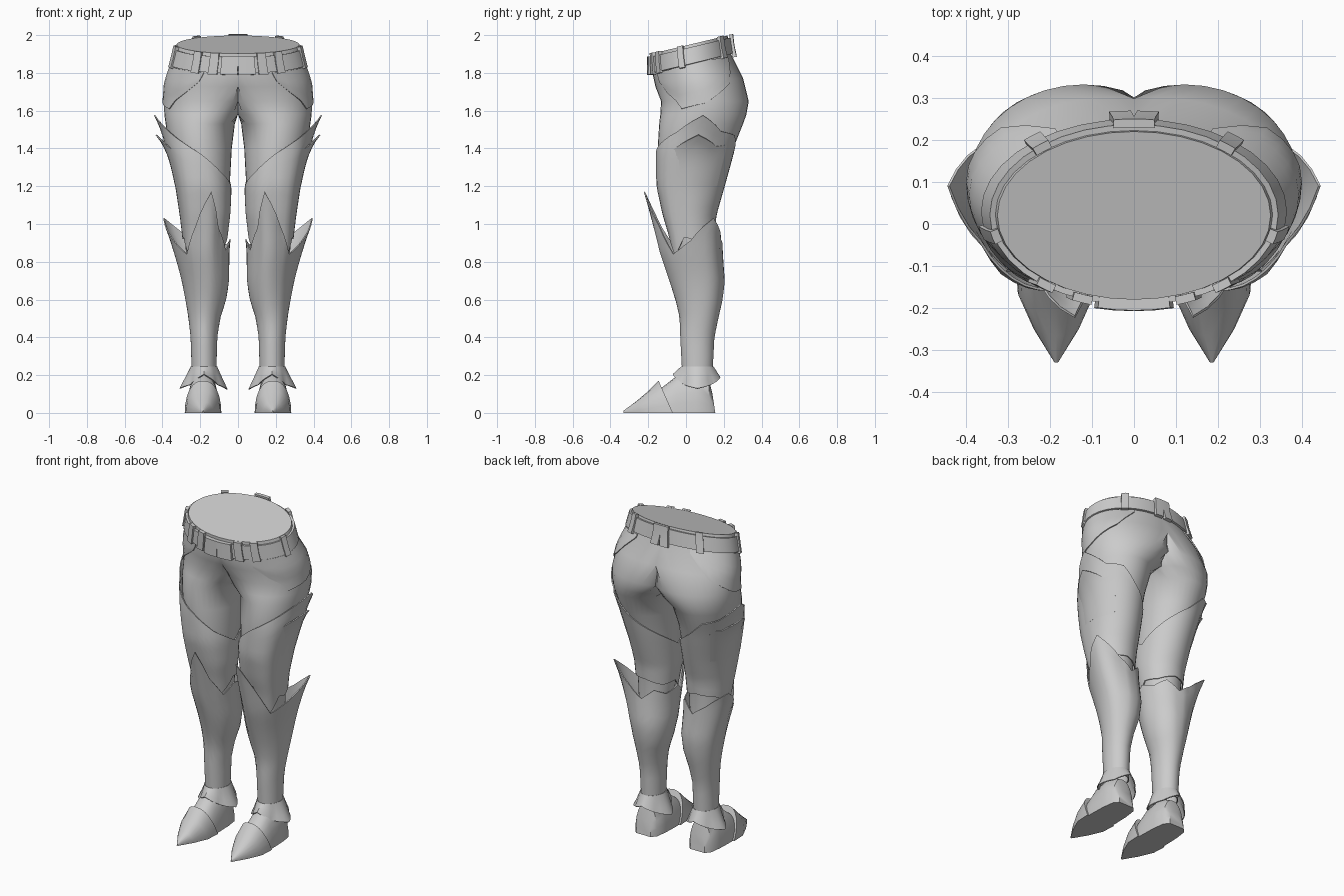
import bpy, bmesh, math

if "Cube" in bpy.data.objects:
    bpy.data.objects.remove(bpy.data.objects["Cube"])

STEEL = bpy.data.materials.new("light_grey")
STEEL.diffuse_color = (0.6, 0.6, 0.6, 1)
STEEL.use_nodes = True
STEEL.node_tree.nodes["Principled BSDF"].inputs["Base Color"].default_value = STEEL.diffuse_color

# Cross-sections of one side: z, centre x, centre y, radius x, radius y, tilt
BODY = [(0.75, .175, .05, .09, .09, 0), (0.85, .175, .04, .10, .10, 0),
        (0.95, .175, .03, .11, .11, 0), (1.05, .175, .02, .122, .13, 0),
        (1.20, .182, .025, .138, .168, 0), (1.40, .198, .05, .165, .20, 0),
        (1.53, .20, .08, .183, .222, 0), (1.58, .168, .092, .222, .228, 0),
        (1.65, .12, .10, .272, .232, 0), (1.75, .05, .07, .335, .232, .1),
        (1.85, 0, .03, .352, .208, .24), (1.95, 0, .02, .325, .20, .24)]
SHIN = [(0.20, .18, .06, .065, .08, 0), (0.40, .18, .06, .07, .09, 0),
        (0.50, .177, .07, .082, .10, 0), (0.60, .167, .07, .103, .122, 0),
        (0.70, .165, .06, .115, .14, 0), (0.85, .175, .03, .122, .15, 0),
        (1.00, .175, .01, .13, .15, 0), (1.20, .175, 0, .13, .16, 0)]


def lookup(keys, t):
    """Linear interpolation in a sorted list of (position, values...)."""
    if t <= keys[0][0]:
        return keys[0][1:]
    for a, b in zip(keys, keys[1:]):
        if t <= b[0]:
            f = (t - a[0]) / (b[0] - a[0])
            return tuple(p + (q - p) * f for p, q in zip(a[1:], b[1:]))
    return keys[-1][1:]


def surface(rings, z, deg, off=0.0):
    """Point on a limb; 0 = outer side, 90 = back, 180 = inner, 270 = front."""
    cx, cy, rx, ry, tilt = lookup(rings, z)
    a = math.radians(deg)
    x = cx + (rx + off) * math.cos(a)
    y = cy + (ry + off) * math.sin(a)
    return (x if x > 1e-4 else 0.0, y, z + tilt * (y - cy))


def finish(name, bm, thickness=0.0, angle=40):
    me = bpy.data.meshes.new(name)
    bm.to_mesh(me)
    bm.free()
    me.materials.append(STEEL)
    ob = bpy.data.objects.new(name, me)
    bpy.context.collection.objects.link(ob)
    mirror = ob.modifiers.new("mirror", 'MIRROR')
    mirror.merge_threshold = 0.0005
    if thickness:
        solid = ob.modifiers.new("solid", 'SOLIDIFY')
        solid.thickness = thickness
        solid.offset = -1
    bpy.ops.object.select_all(action='DESELECT')
    bpy.context.view_layer.objects.active = ob
    ob.select_set(True)
    bpy.ops.object.convert(target='MESH')
    bpy.ops.object.shade_smooth_by_angle(angle=math.radians(angle))
    return ob


def grid(rows, closed):
    """Skin a list of equal-length point rows."""
    bm = bmesh.new()
    vs = [[bm.verts.new(p) for p in row] for row in rows]
    n = len(vs[0])
    for lo, hi in zip(vs, vs[1:]):
        for i in range(n if closed else n - 1):
            k = (i + 1) % n
            bm.faces.new((lo[i], lo[k], hi[k], hi[i]))
    return bm, vs


def plate(name, rings, bottom, top, span=(0, 360), step=10, power=1, rows=8,
          thickness=.006):
    """Armour sheet; bottom and top are (angle, z, offset) keys."""
    closed = span[1] - span[0] == 360
    count = round((span[1] - span[0]) / step) + (0 if closed else 1)
    out = []
    for r in range(rows + 1):
        v = r / rows
        row = []
        for i in range(count):
            d = span[0] + i * step
            (z0, o0), (z1, o1) = lookup(bottom, d), lookup(top, d)
            row.append(surface(rings, z0 + (z1 - z0) * v, d,
                               o0 + (o1 - o0) * v ** power))
        out.append(row)
    bm, _ = grid(out, closed)
    return finish(name, bm, thickness)


# Hips and thighs, one half clipped at the centre plane then mirrored
bm, vs = grid([[surface(BODY, r[0], i * 10) for i in range(36)] for r in BODY], True)
bm.faces.new(vs[-1])
bmesh.ops.delete(bm, geom=[f for f in bm.faces if all(v.co.x < 1e-5 for v in f.verts)],
                 context='FACES')
finish("hips_and_thighs", bm)

# Belt, its buckle and loops
plate("belt", BODY, [(0, 1.85, .012)], [(0, 1.935, .014)], (-90, 90), rows=2, thickness=.015)
plate("belt_buckle", BODY, [(0, 1.845, .03)], [(0, 1.94, .026)], (-90, -76), 7, rows=1,
      thickness=.03)
for i, a in enumerate((-69, -52, -14, 50)):
    plate(f"belt_loop_{i + 1}", BODY, [(0, 1.84, .02)], [(0, 1.955, .022)],
          (a - 4, a + 4), 4, rows=2, thickness=.02)
plate("back_belt_loop", BODY, [(0, 1.835, .022)], [(0, 1.95, .03)], (82, 90), 4, rows=2,
      thickness=.02)

# Hip panel
plate("hip_panel", BODY,
      [(-60, 1.78, .006), (-50, 1.70, .006), (-30, 1.61, .008), (0, 1.64, .008),
       (40, 1.73, .007), (60, 1.83, .006)],
      [(0, 1.845, .006)], (-60, 60), rows=6)

# Thigh armour with a pointed outer rim, and the lower overlapping chevron
plate("thigh_plate", BODY,
      [(0, .92, .012), (40, .96, .012), (90, .97, .012), (140, .94, .012), (180, .95, .012),
       (230, .84, .02), (270, 1.0, .012), (310, .83, .03), (340, .93, .012), (360, .92, .012)],
      [(0, 1.575, .055), (30, 1.49, .016), (60, 1.47, .01), (90, 1.38, .01), (180, 1.18, .01),
       (230, 1.27, .01), (270, 1.37, .01), (330, 1.49, .016), (360, 1.575, .055)],
      power=6, rows=12)
plate("thigh_chevron", BODY, [(0, 1.2, .013)],
      [(-50, 1.36, .012), (-30, 1.40, .018), (0, 1.47, .062), (30, 1.41, .018),
       (50, 1.42, .012)], (-50, 50), power=4)

# Greave with knee spike and outer wing
plate("greave", SHIN, [(0, .20, 0)],
      [(0, .91, .04), (30, 1.03, .125), (60, .92, .04), (90, .86, .01), (120, .92, .012),
       (150, .89, .01), (180, .92, .01), (210, .86, .005), (240, .98, .015),
       (260, 1.17, .07), (290, .99, .015), (320, .84, .005), (340, .87, .015),
       (360, .91, .04)], power=3, rows=14)

# Flared ankle cuff
plate("ankle_cuff", SHIN,
      [(0, .13, .065), (40, .15, .035), (90, .19, .042), (140, .15, .035), (180, .125, .06),
       (220, .15, .03), (270, .205, .05), (320, .15, .03), (360, .13, .065)],
      [(0, .245, .004)], rows=3)


def shoe(name, sections):
    """Domed loft along y; sections are y at top, y at sole, half width, height."""
    rows = []
    for yt, yb, w, h in sections:
        row = []
        for i in range(13):
            a = math.pi * i / 12
            s = math.sin(a)
            row.append((.185 + w * math.copysign(abs(math.cos(a)) ** .8, math.cos(a)),
                        yb + (yt - yb) * s, h * s))
        rows.append(row)
    bm, vs = grid(rows, True)
    bm.faces.new(vs[0])
    bm.faces.new(vs[-1])
    bmesh.ops.recalc_face_normals(bm, faces=bm.faces)
    finish(name, bm)


# Shoe and pointed toe cap
shoe("shoe", [(.14, .155, .05, .10), (.12, .125, .075, .18), (.05, .05, .085, .22),
              (-.05, -.05, .088, .195), (-.12, -.11, .085, .14), (-.19, -.17, .07, .09)])
shoe("toe_cap", [(-.145, -.07, .097, .17), (-.20, -.16, .092, .115),
                 (-.265, -.245, .055, .06), (-.33, -.33, .004, .012)])
